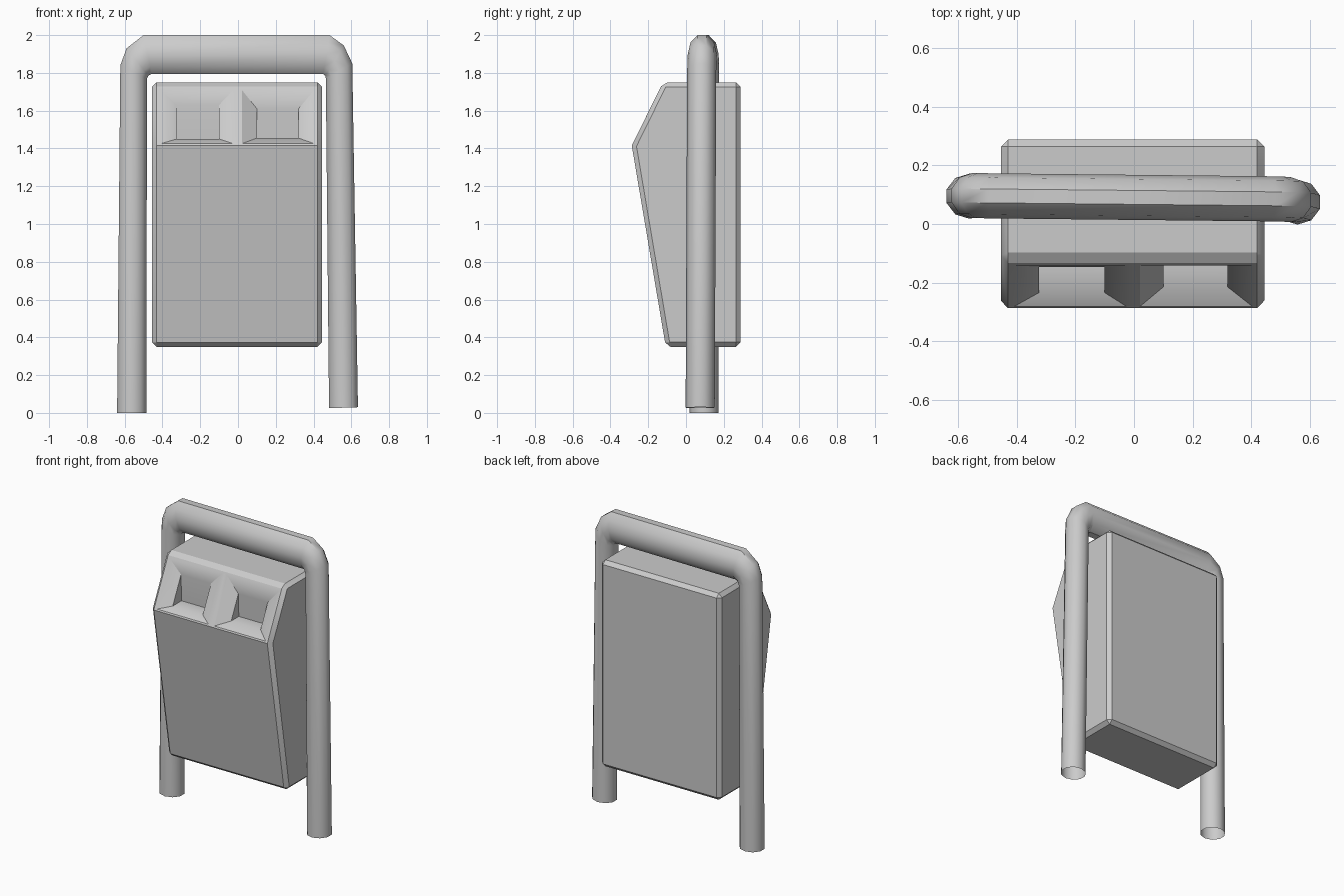
import bpy, bmesh, math
from mathutils import Vector

if "Cube" in bpy.data.objects:
    bpy.data.objects.remove(bpy.data.objects["Cube"])


def finish(bm, name, angle):
    bmesh.ops.recalc_face_normals(bm, faces=bm.faces)
    me = bpy.data.meshes.new(name)
    bm.to_mesh(me)
    bm.free()
    ob = bpy.data.objects.new(name, me)
    bpy.context.collection.objects.link(ob)
    bpy.ops.object.select_all(action='DESELECT')
    bpy.context.view_layer.objects.active = ob
    ob.select_set(True)
    bpy.ops.object.shade_smooth_by_angle(angle=math.radians(angle))
    return ob


def bridge(bm, a, b):
    n = len(a)
    for i in range(n):
        j = (i + 1) % n
        bm.faces.new((a[i], a[j], b[j], b[i]))


# Tube frame: each station is outer (x, z), inner (x, z), centre y
SIDES = 10
stations = [
    ((-0.640, 0.00), (-0.485, 0.00), 0.095),
    ((-0.623, 1.84), (-0.482, 1.77), 0.097),
    ((-0.590, 1.93), (-0.475, 1.785), 0.097),
    ((-0.500, 2.00), (-0.455, 1.795), 0.096),
    ((0.485, 2.00), (0.450, 1.795), 0.086),
    ((0.560, 1.945), (0.462, 1.785), 0.085),
    ((0.605, 1.85), (0.465, 1.77), 0.083),
    ((0.635, 0.03), (0.482, 0.025), 0.075),
]
bm = bmesh.new()
prev = None
for (ox, oz), (ix, iz), yc in stations:
    c = Vector(((ox + ix) / 2, yc, (oz + iz) / 2))
    u = Vector(((ox - ix) / 2, 0, (oz - iz) / 2)) / math.cos(math.pi / SIDES)
    ring = []
    for k in range(SIDES):
        a = (k + 0.5) * 2 * math.pi / SIDES
        ring.append(bm.verts.new(c + u * math.cos(a) + Vector((0, 0.077 * math.sin(a), 0))))
    if prev:
        bridge(bm, prev, ring)
    prev = ring
finish(bm, "tube_frame", 40)

# Bin body: side profile (y, z) extruded across x
X0, X1 = -0.455, 0.445
profile = [(-0.107, 0.35), (-0.287, 1.415), (-0.122, 1.75), (0.288, 1.75), (0.288, 0.35)]
bm = bmesh.new()
left = [bm.verts.new((X0, y, z)) for y, z in profile]
right = [bm.verts.new((X1, y, z)) for y, z in profile]
bm.faces.new(left)
bm.faces.new(right[::-1])
bridge(bm, left, right)
bmesh.ops.recalc_face_normals(bm, faces=bm.faces)
peak = {left[1], right[1]}
bmesh.ops.bevel(bm, geom=[e for e in bm.edges if set(e.verts) != peak],
                offset=0.024, offset_type='OFFSET', segments=1,
                profile=0.5, affect='EDGES')

# Sloped front panel is reopened to take the two slots
bm.normal_update()
panel = max((f for f in bm.faces if f.normal.y < -0.7 and f.normal.z > 0.2),
            key=lambda f: f.calc_area())
low, high = [], []
mid_z = panel.calc_center_median().z
for v in panel.verts:
    (low if v.co.z < mid_z else high).append(v)
low.sort(key=lambda v: v.co.x)
high.sort(key=lambda v: v.co.x)
bmesh.ops.delete(bm, geom=[panel], context='FACES_ONLY')
mid_low = bm.verts.new((low[0].co + low[-1].co) / 2)
mid_high = bm.verts.new((high[0].co + high[-1].co) / 2)


def rect(x0, x1, z0, z1, depth):
    return [bm.verts.new((x, -0.287 + (z - 1.415) * 0.4925 + depth, z))
            for x, z in ((x0, z0), (x1, z0), (x1, z1), (x0, z1))]


# Funnel-shaped slots with a level floor and upright back
def slot(outer, rim, hole, depth):
    r = rect(*rim, 0)
    h = rect(*hole, depth)
    bridge(bm, outer, r)
    bridge(bm, r, h)
    b0, b1 = [bm.verts.new((h[i].co.x, h[2].co.y + 0.005, h[i].co.z)) for i in (0, 1)]
    bm.faces.new((h[0], h[1], b1, b0))
    bm.faces.new((b0, b1, h[2], h[3]))
    bm.faces.new((h[0], b0, h[3]))
    bm.faces.new((h[1], h[2], b1))


slot([low[0], mid_low, mid_high, high[0]],
     (-0.41, -0.025, 1.425, 1.71), (-0.325, -0.10, 1.45, 1.63), 0.035)
slot([mid_low, low[-1], high[-1], mid_high],
     (0.02, 0.405, 1.425, 1.71), (0.10, 0.32, 1.455, 1.61), 0.052)
finish(bm, "bin_body", 30)
